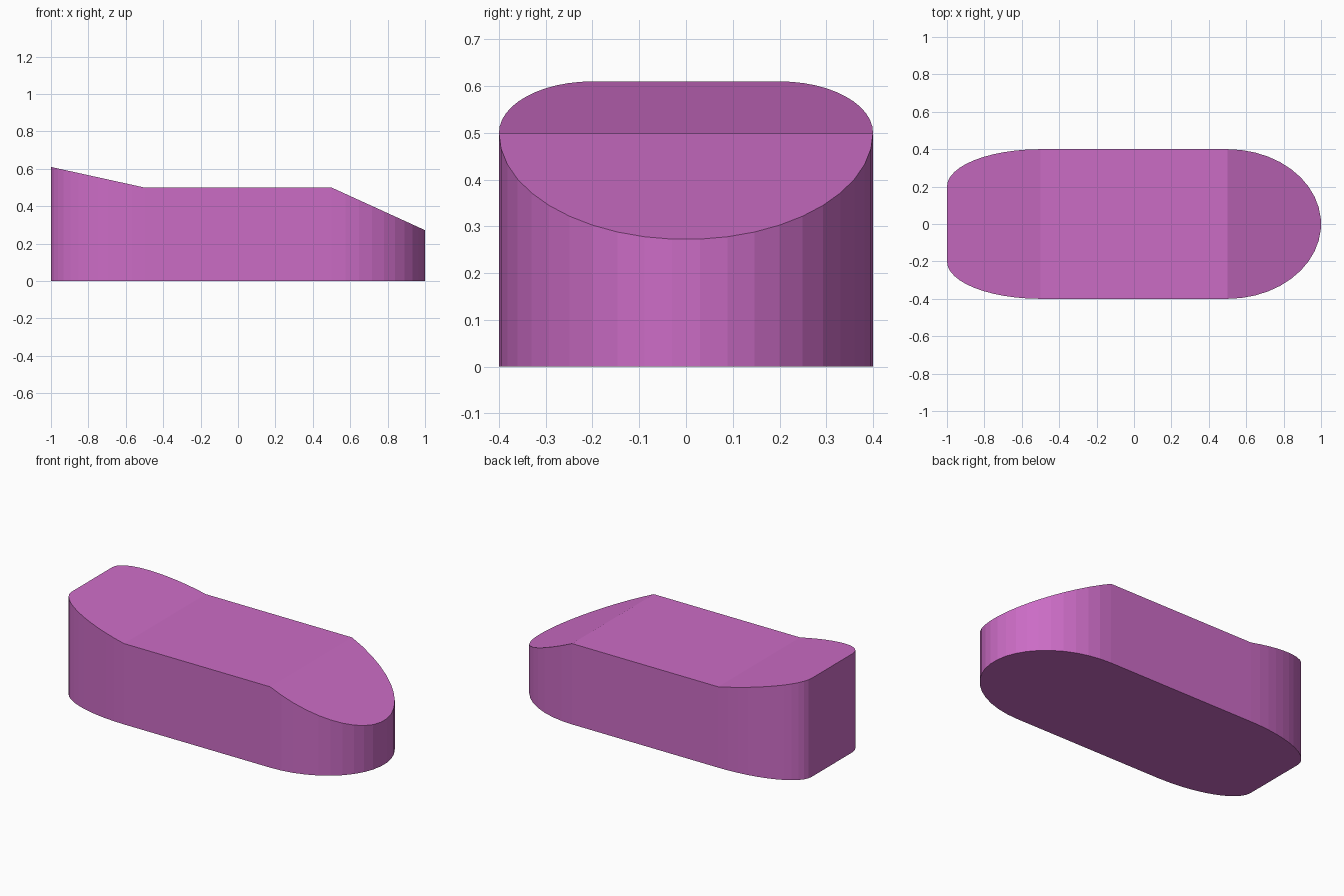
import bpy, bmesh
from math import sin, cos, pi

if "Cube" in bpy.data.objects:
    bpy.data.objects.remove(bpy.data.objects["Cube"])

def top_height(x):
    # Level middle, raised blunt end, lowered round end
    if x < -0.5:
        return 0.5 + (-0.5 - x) * 0.22
    if x > 0.5:
        return 0.5 - (x - 0.5) * 0.456
    return 0.5

# Outline: half ellipse nose, then two quarter ellipses on the blunt end
N, Q = 21, 12
nose = [(0.5 + 0.5 * sin(pi * i / N), -0.4 * cos(pi * i / N)) for i in range(N + 1)]
corner = [(-0.5 - 0.5 * sin(pi / 2 * i / Q), 0.2 + 0.2 * cos(pi / 2 * i / Q)) for i in range(Q + 1)]
tail = corner + [(x, -y) for x, y in reversed(corner)]
outline = nose + tail

bm = bmesh.new()
low = [bm.verts.new((x, y, 0)) for x, y in outline]
high = [bm.verts.new((x, y, top_height(x))) for x, y in outline]

# Walls and base
count = len(outline)
for i in range(count):
    j = (i + 1) % count
    bm.faces.new((low[i], low[j], high[j], high[i]))
bm.faces.new(low[::-1])

# Three flat top panels
k = len(nose)
bm.faces.new(high[:k])
bm.faces.new(high[k:])
bm.faces.new((high[0], high[k - 1], high[k], high[-1]))
bmesh.ops.recalc_face_normals(bm, faces=bm.faces)

mesh = bpy.data.meshes.new("rounded_block")
bm.to_mesh(mesh)
bm.free()
block = bpy.data.objects.new("rounded_block", mesh)
bpy.context.collection.objects.link(block)

# Pink-violet material
mat = bpy.data.materials.new("orchid")
mat.diffuse_color = (0.60, 0.15, 0.56, 1)
mat.use_nodes = True
mat.node_tree.nodes["Principled BSDF"].inputs["Base Color"].default_value = mat.diffuse_color
mesh.materials.append(mat)
